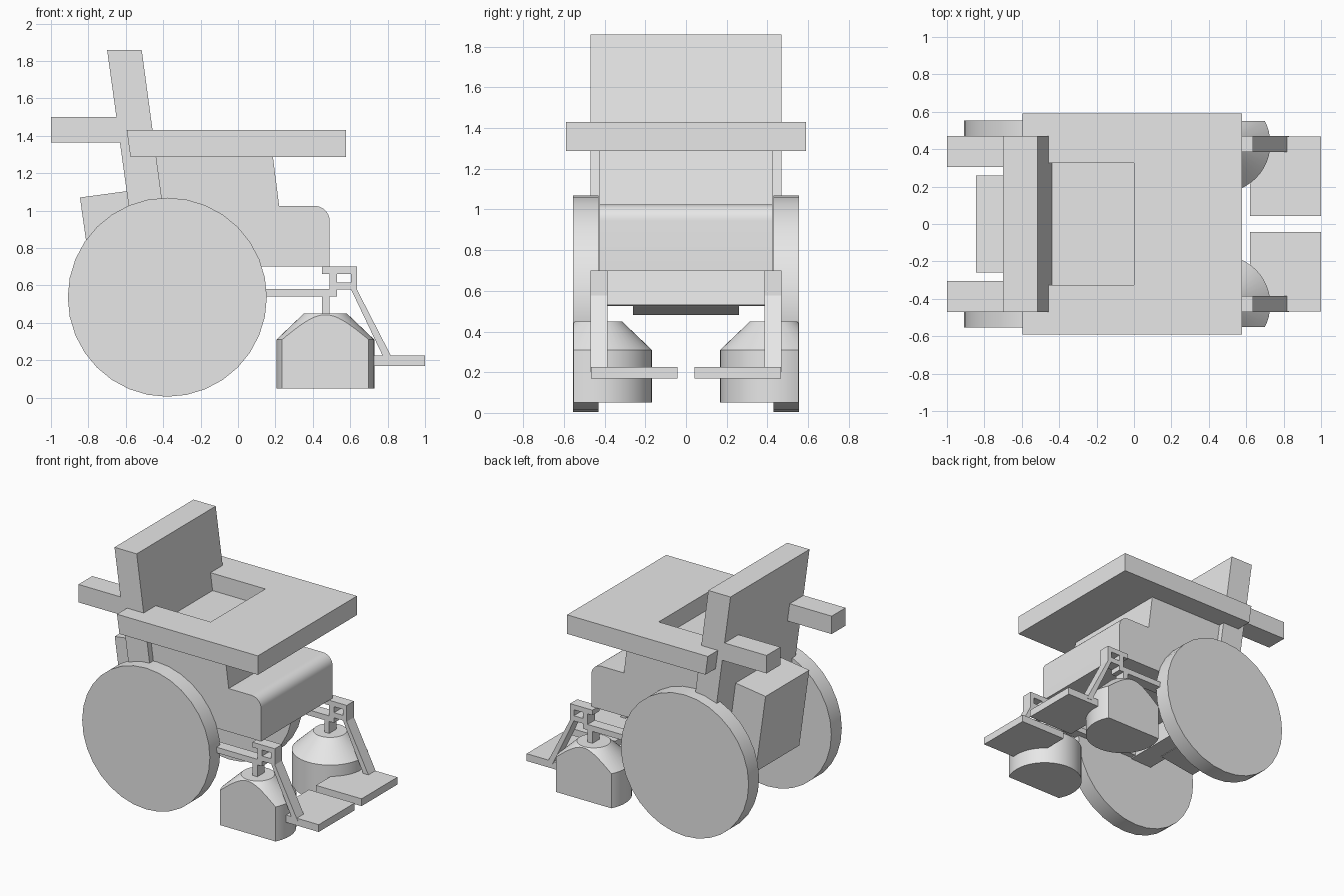
import bpy, bmesh
from math import sin, cos, pi, radians
from mathutils import Vector, Matrix

if "Cube" in bpy.data.objects:
    bpy.data.objects.remove(bpy.data.objects["Cube"], do_unlink=True)

grey = bpy.data.materials.new("light_grey")
grey.use_nodes = True
grey.diffuse_color = (0.8, 0.8, 0.8, 1)
grey.node_tree.nodes["Principled BSDF"].inputs["Base Color"].default_value = (0.8, 0.8, 0.8, 1)


def finish(name, bm, smooth=False):
    bmesh.ops.recalc_face_normals(bm, faces=bm.faces)
    mesh = bpy.data.meshes.new(name)
    bm.to_mesh(mesh)
    bm.free()
    mesh.materials.append(grey)
    obj = bpy.data.objects.new(name, mesh)
    bpy.context.collection.objects.link(obj)
    if smooth:
        bpy.ops.object.select_all(action="DESELECT")
        obj.select_set(True)
        bpy.context.view_layer.objects.active = obj
        bpy.ops.object.shade_smooth_by_angle(angle=radians(30))
    return obj


def add_prism(bm, profile, y0, y1):
    """Extrude a side outline of (x, z) points across y."""
    face = bm.faces.new([bm.verts.new((x, y0, z)) for x, z in profile])
    out = bmesh.ops.extrude_face_region(bm, geom=[face])
    verts = [v for v in out["geom"] if isinstance(v, bmesh.types.BMVert)]
    bmesh.ops.translate(bm, verts=verts, vec=(0, y1 - y0, 0))


def rect(x0, x1, z0, z1):
    return [(x0, z0), (x1, z0), (x1, z1), (x0, z1)]


def prisms(name, profiles, y0, y1, smooth=False):
    bm = bmesh.new()
    for profile in profiles:
        add_prism(bm, profile, y0, y1)
    return finish(name, bm, smooth)


# Seat block with rounded front edge and raised rear part
round_edge = [(0.41 + 0.08 * sin(a), 0.945 + 0.08 * cos(a))
              for a in [i * pi / 16 for i in range(9)]]
seat = [(-0.45, 0.7), (-0.45, 1.3), (0.185, 1.3), (0.22, 1.025)] + round_edge + [(0.49, 0.7)]
prisms("seat", [seat], -0.425, 0.425, smooth=True)

# Leaning backrest
prisms("backrest", [[(-0.7, 1.86), (-0.515, 1.86), (-0.335, 0.53), (-0.515, 0.525)]], -0.47, 0.47)

# Tilted box behind the backrest
prisms("rear_box", [[(-0.845, 1.07), (-0.55, 1.11), (-0.47, 0.522), (-0.762, 0.48)]], -0.26, 0.26)

# U-shaped tray around the sitting space
bm = bmesh.new()
outline = [(-0.595, -0.59), (0.578, -0.59), (0.578, 0.59), (-0.595, 0.59),
           (-0.595, 0.325), (0, 0.325), (0, -0.325), (-0.595, -0.325)]
face = bm.faces.new([bm.verts.new((x, y, 1.43)) for x, y in outline])
out = bmesh.ops.extrude_face_region(bm, geom=[face])
for v in out["geom"]:
    if isinstance(v, bmesh.types.BMVert):
        v.co.z = 1.287
        if v.co.x < -0.5:
            v.co.x += 0.02
finish("tray", bm)

# Parts that come in pairs
for side, s in (("right", -1), ("left", 1)):
    # Push handle
    prisms(side + "_push_handle", [rect(-1, -0.6, 1.365, 1.5)], s * 0.305, s * 0.47)

    # Large wheel
    bm = bmesh.new()
    bmesh.ops.create_cone(bm, cap_ends=True, segments=32, radius1=0.532, radius2=0.532, depth=0.125,
                          matrix=Matrix.Translation((-0.378, s * 0.492, 0.537))
                          @ Matrix.Rotation(pi / 2, 4, "X"))
    finish(side + "_wheel", bm, smooth=True)

    # Domed caster cover, sliced flat on the outer side
    bm = bmesh.new()
    rings = [bm.verts.new((r, 0, z)) for r, z in
             [(0, 0.05), (0.262, 0.05), (0.262, 0.31), (0.115, 0.45), (0, 0.45)]]
    edges = [bm.edges.new(pair) for pair in zip(rings, rings[1:])]
    bmesh.ops.spin(bm, geom=rings + edges, cent=(0, 0, 0), axis=(0, 0, 1),
                   angle=2 * pi, steps=48, use_duplicate=False)
    bmesh.ops.remove_doubles(bm, verts=bm.verts, dist=0.0005)
    bmesh.ops.translate(bm, verts=bm.verts, vec=(0.467, s * 0.43, 0))
    cut = bmesh.ops.bisect_plane(bm, geom=bm.verts[:] + bm.edges[:] + bm.faces[:],
                                 plane_co=Vector((0, s * 0.552, 0)), plane_no=Vector((0, s, 0)),
                                 clear_outer=True)
    bmesh.ops.holes_fill(bm, edges=[e for e in bm.edges if e.is_boundary], sides=0)
    finish(side + "_caster_cover", bm, smooth=True)

    # Bar, caster stem, open bracket and footrest strut
    prisms(side + "_footrest_frame", [
        rect(-0.4, 0.53, 0.54, 0.582),
        rect(0.45, 0.49, 0.44, 0.54),
        rect(0.49, 0.53, 0.582, 0.662),
        rect(0.45, 0.636, 0.662, 0.7),
        rect(0.53, 0.605, 0.578, 0.617),
        [(0.605, 0.578), (0.605, 0.662), (0.636, 0.662), (0.636, 0.578),
         (0.83, 0.2), (0.785, 0.2)],
    ], s * 0.385, s * 0.47)

    # Footplate
    prisms(side + "_footplate", [rect(0.62, 1, 0.17, 0.225)], s * 0.042, s * 0.468)
